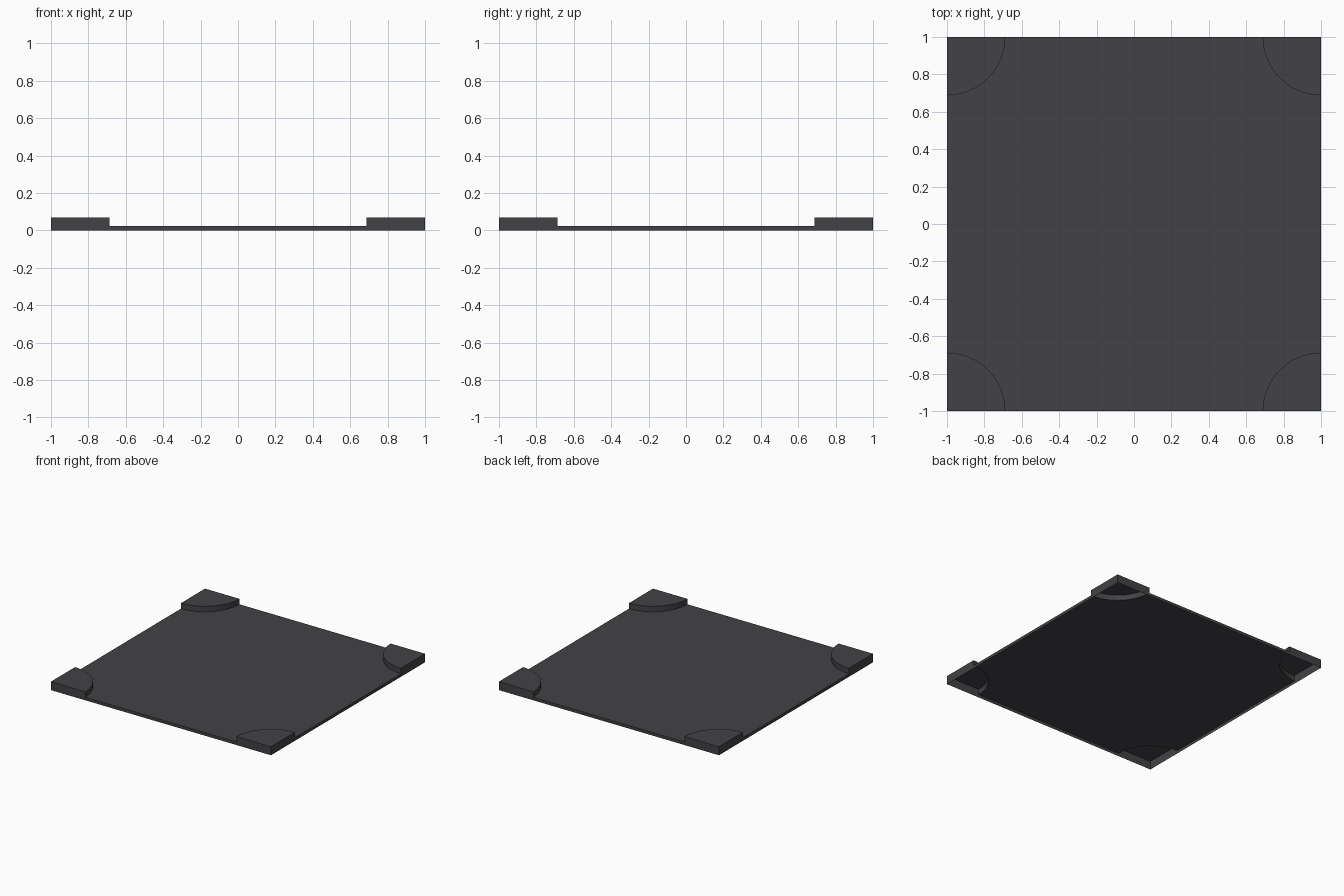
import bpy, bmesh, math

if "Cube" in bpy.data.objects:
    bpy.data.objects.remove(bpy.data.objects["Cube"])

HALF, RADIUS = 1.0, 0.312
PLATE_Z, PAD_Z, SEGS = 0.025, 0.07, 16

mat = bpy.data.materials.new("charcoal")
mat.diffuse_color = (0.055, 0.053, 0.059, 1)
mat.use_nodes = True
mat.node_tree.nodes["Principled BSDF"].inputs["Base Color"].default_value = mat.diffuse_color


def arc(k):
    """Quarter circle around corner k, running clockwise about that corner."""
    cx, cy = [(-1, -1), (1, -1), (1, 1), (-1, 1)][k]
    a0 = math.pi / 2 * (k + 1)
    return [(cx * HALF + RADIUS * math.cos(a0 - i / SEGS * math.pi / 2),
             cy * HALF + RADIUS * math.sin(a0 - i / SEGS * math.pi / 2))
            for i in range(SEGS + 1)]


def sheet(bm, outline, z):
    bm.faces.new([bm.verts.new((x, y, z)) for x, y in outline])


def wall(bm, path, z0, z1):
    low = [bm.verts.new((x, y, z0)) for x, y in path]
    top = [bm.verts.new((x, y, z1)) for x, y in path]
    for i in range(len(path) - 1):
        bm.faces.new((low[i], low[i + 1], top[i + 1], top[i]))


def finish(bm, name):
    bmesh.ops.remove_doubles(bm, verts=bm.verts, dist=1e-5)
    me = bpy.data.meshes.new(name)
    bm.to_mesh(me)
    bm.free()
    me.materials.append(mat)
    ob = bpy.data.objects.new(name, me)
    bpy.context.collection.objects.link(ob)
    bpy.ops.object.select_all(action='DESELECT')
    ob.select_set(True)
    bpy.context.view_layer.objects.active = ob
    bpy.ops.object.shade_smooth_by_angle(angle=math.radians(30))


arcs = [arc(k) for k in range(4)]
corners = [(-HALF, -HALF), (HALF, -HALF), (HALF, HALF), (-HALF, HALF)]

# Thin plate: open underneath, with a low rim between the corner pads
bm = bmesh.new()
sheet(bm, [p for a in arcs for p in a], PLATE_Z)
for k in range(4):
    wall(bm, [arcs[k][-1], arcs[(k + 1) % 4][0]], 0, PLATE_Z)
finish(bm, "plate")

# Hollow raised quarter-round pads at the corners
for k, name in enumerate(["front_left", "front_right", "back_right", "back_left"]):
    a, c = arcs[k], corners[k]
    bm = bmesh.new()
    sheet(bm, [c] + a[::-1], PAD_Z)
    wall(bm, a[::-1], PLATE_Z, PAD_Z)
    wall(bm, [a[0], c, a[-1]], 0, PAD_Z)
    finish(bm, name + "_pad")
